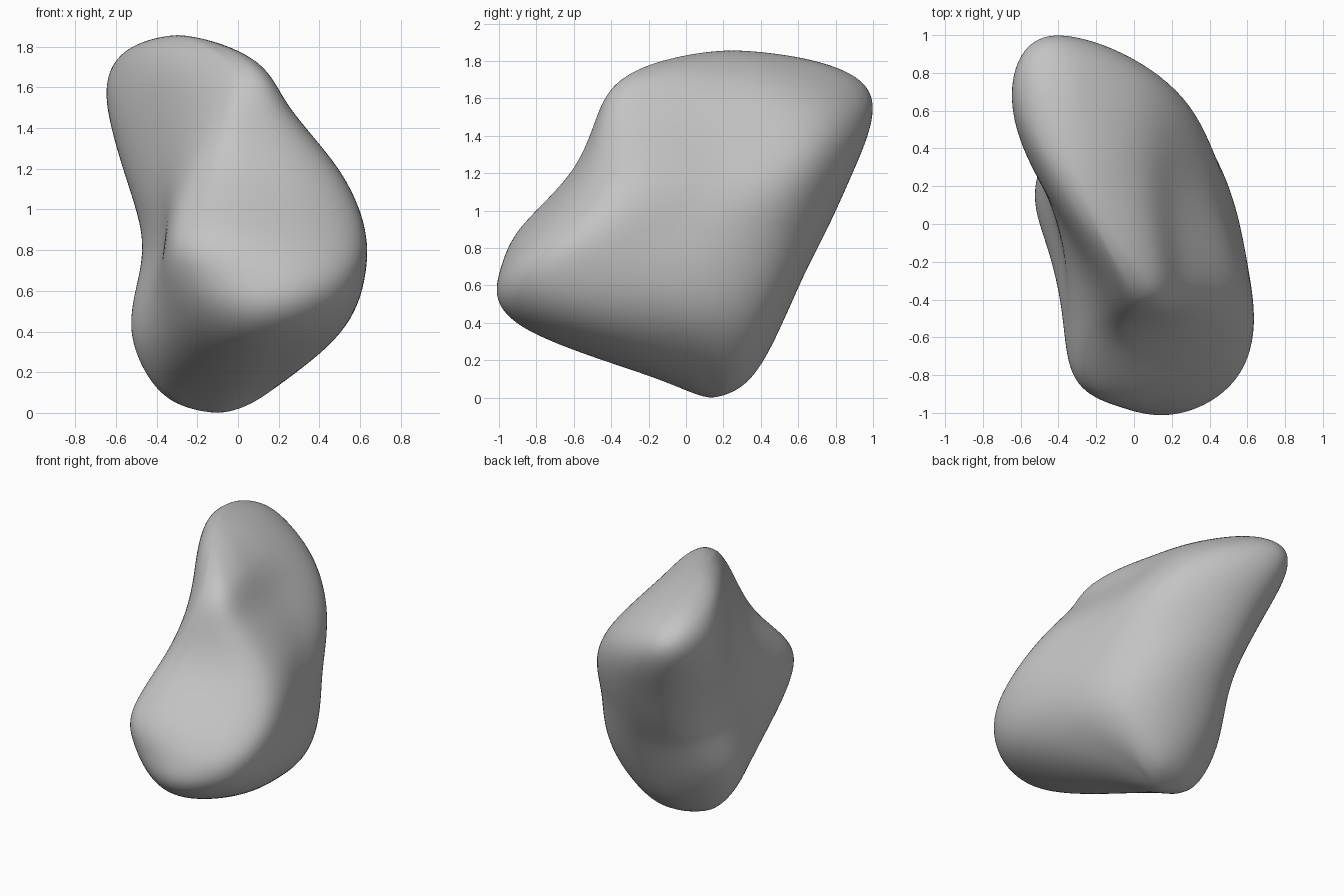
import bpy
import bmesh
from mathutils import Vector

if "Cube" in bpy.data.objects:
    bpy.data.objects.remove(bpy.data.objects["Cube"], do_unlink=True)

# Horizontal cross-sections: front left, front, front right, right side,
# back right, back, back left, hollow side
SECTIONS = {
    0.12: "-.25 -.07  -.02 -.20  .13 -.07  .17 .12  .14 .28  -.08 .36  -.35 .24  -.38 .07",
    0.38: "-.25 -.59  .10 -.90  .44 -.62  .48 -.11  .33 .37  -.18 .50  -.51 .22  -.45 -.12",
    0.66: "-.31 -.79  .13 -.985  .56 -.79  .59 -.18  .35 .46  -.19 .62  -.49 .30  -.40 -.22",
    0.90: "-.31 -.79  .12 -.87  .60 -.60  .54 -.05  .32 .54  -.23 .75  -.48 .39  -.36 -.20",
    1.20: "-.22 -.52  .08 -.60  .49 -.38  .40 .16  .27 .66  -.30 .89  -.57 .50  -.39 -.01",
    1.50: "-.14 -.38  .05 -.47  .25 -.33  .19 .20  .10 .75  -.45 .995  -.635 .58  -.41 .08",
    1.72: "-.15 -.20  -.01 -.31  .10 -.23  .04 .17  -.12 .62  -.43 .90  -.61 .65  -.42 .15",
}
BOTTOM = Vector((-0.10, 0.13, 0))
TOP = Vector((-0.30, 0.25, 1.86))


def read_section(text, z):
    n = [float(t) for t in text.split()]
    return [Vector((x, y, z)) for x, y in zip(n[::2], n[1::2])]


# Loft the cross-sections and close both ends with fans
bm = bmesh.new()
rings = [[bm.verts.new(p) for p in read_section(t, z)] for z, t in SECTIONS.items()]
bottom, top = bm.verts.new(BOTTOM), bm.verts.new(TOP)
count = len(rings[0])
for i in range(count):
    j = (i + 1) % count
    for low, high in zip(rings, rings[1:]):
        bm.faces.new((low[i], low[j], high[j], high[i]))
    bm.faces.new((bottom, rings[0][j], rings[0][i]))
    bm.faces.new((top, rings[-1][i], rings[-1][j]))
bmesh.ops.recalc_face_normals(bm, faces=bm.faces)
mesh = bpy.data.meshes.new("boulder")
bm.to_mesh(mesh)
bm.free()

boulder = bpy.data.objects.new("boulder", mesh)
bpy.context.collection.objects.link(boulder)
smooth = boulder.modifiers.new("rounding", "SUBSURF")
smooth.levels = smooth.render_levels = 4


def rounded_points():
    mesh.update()
    boulder.update_tag()
    bpy.context.view_layer.update()
    graph = bpy.context.evaluated_depsgraph_get()
    return [v.co.copy() for v in boulder.evaluated_get(graph).data.vertices]


# Push the cage out until the rounded surface passes near the sections
targets = [v.co.copy() for v in mesh.vertices]
for step in range(4):
    for v, goal, now in zip(mesh.vertices, targets, rounded_points()):
        v.co += (goal - now) * 0.8
mesh.update()

# Smooth grey stone
stone = bpy.data.materials.new("stone_grey")
stone.use_nodes = True
grey = (0.55, 0.55, 0.55, 1)
stone.diffuse_color = grey
stone.node_tree.nodes["Principled BSDF"].inputs["Base Color"].default_value = grey
mesh.materials.append(stone)
for face in mesh.polygons:
    face.use_smooth = True
